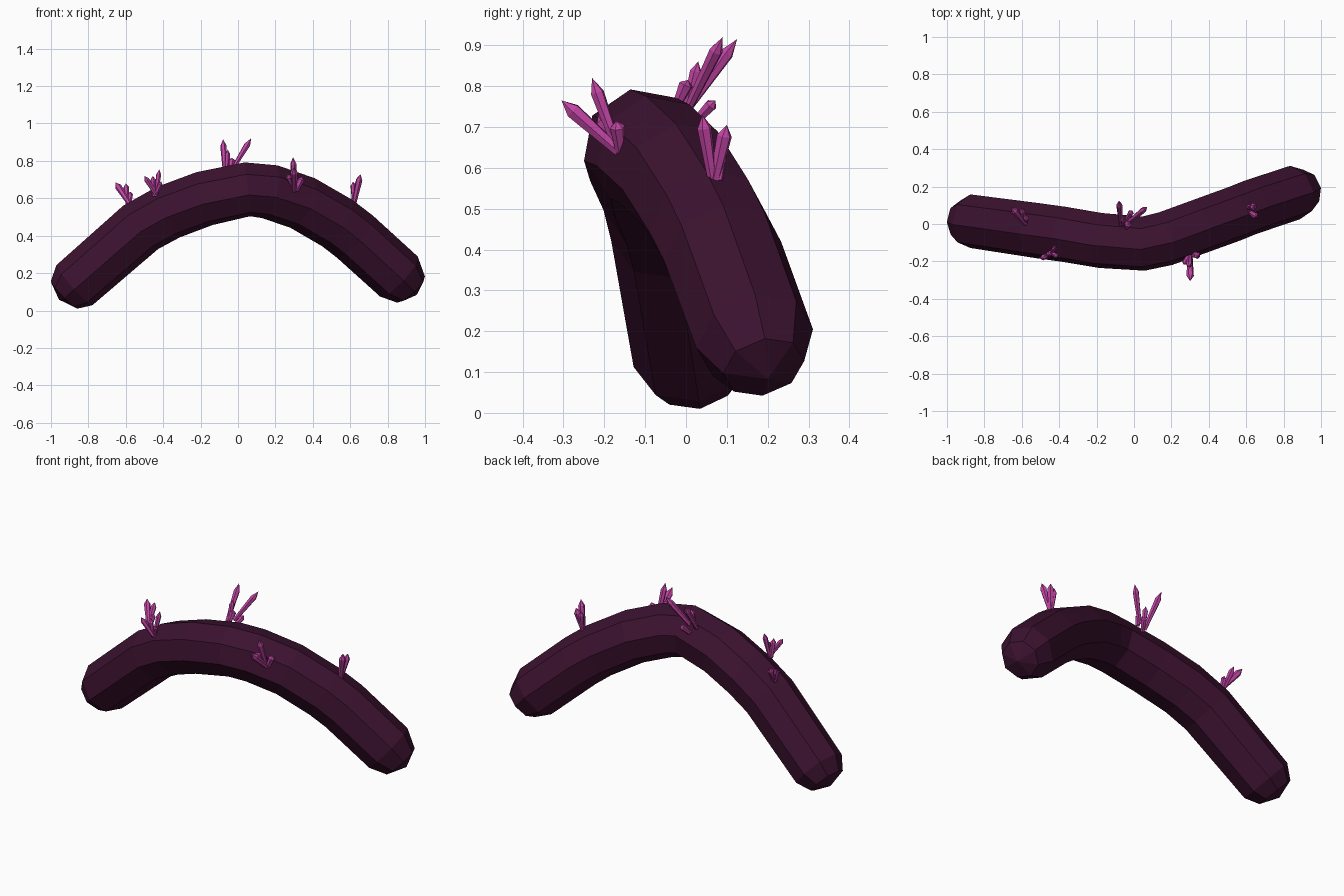
import bpy, bmesh
from math import sin, cos, radians, pi
from mathutils import Vector

if "Cube" in bpy.data.objects:
    bpy.data.objects.remove(bpy.data.objects["Cube"])


def material(name, color):
    m = bpy.data.materials.new(name)
    m.diffuse_color = color
    m.use_nodes = True
    m.node_tree.nodes["Principled BSDF"].inputs["Base Color"].default_value = m.diffuse_color
    return m


def finish(bm, name, mat):
    bmesh.ops.recalc_face_normals(bm, faces=bm.faces)
    me = bpy.data.meshes.new(name)
    bm.to_mesh(me)
    bm.free()
    me.materials.append(mat)
    ob = bpy.data.objects.new(name, me)
    bpy.context.collection.objects.link(ob)
    return ob


def loft(bm, rings, start, end):
    """Skin a list of point rings and close both ends with a fan to a point."""
    vr = [[bm.verts.new(p) for p in r] for r in rings]
    n = len(vr[0])
    for a, b in zip(vr, vr[1:]):
        for i in range(n):
            j = (i + 1) % n
            bm.faces.new((a[i], a[j], b[j], b[i]))
    for ring, tip in ((vr[0], start), (vr[-1], end)):
        v = bm.verts.new(tip)
        for i in range(n):
            bm.faces.new((ring[i], ring[(i + 1) % n], v))


body_mat = material("dark_plum", (0.045, 0.006, 0.029, 1))
crystal_mat = material("magenta_crystal", (0.55, 0.06, 0.38, 1))

# Arched octagonal body: centre point and radius of each ring
path = [(-.93, .022, .082, .102), (-.875, .015, .135, .145), (-.52, -.035, .445, .15),
        (-.375, -.055, .525, .15), (-.18, -.088, .598, .15), (.05, -.105, .648, .148),
        (.17, -.078, .635, .148), (.345, -.015, .575, .148), (.53, .052, .468, .148),
        (.625, .09, .395, .148), (.86, .168, .182, .147), (.925, .19, .112, .102)]
centres = [Vector(p[:3]) for p in path]
rings = []
for i, c in enumerate(centres):
    t = (centres[min(i + 1, len(path) - 1)] - centres[max(i - 1, 0)]).normalized()
    back = Vector((0, 0, 1)).cross(t).normalized()
    up = t.cross(back)
    r = path[i][3]
    angles = [radians(-12 + 45 * k) for k in range(8)]
    rings.append([c + r * (sin(a) * up - cos(a) * back) for a in angles])
bm = bmesh.new()
loft(bm, rings, (-.957, .025, .058), (.955, .2, .083))
finish(bm, "arched_body", body_mat)


# Crystal clusters: each crystal is (base, tip, radius)
def crystal(bm, base, tip, r):
    base, tip = Vector(base), Vector(tip)
    d = (tip - base).normalized()
    u = d.orthogonal().normalized()
    w = d.cross(u)
    hexes = []
    for f, s in ((0, .65), (.8, 1)):
        c = base.lerp(tip, f)
        hexes.append([c + r * s * (cos(k * pi / 3) * u + sin(k * pi / 3) * w) for k in range(6)])
    loft(bm, hexes, base, tip)


clusters = {
    "crystals_far_left": [((-.58, .0, .57), (-.655, .09, .685), .018),
                          ((-.59, .01, .57), (-.60, .085, .68), .016),
                          ((-.58, .01, .57), (-.575, .04, .635), .015)],
    "crystals_left": [((-.44, -.15, .61), (-.42, -.125, .755), .014),
                      ((-.44, -.16, .62), (-.50, -.185, .72), .015),
                      ((-.45, -.15, .61), (-.455, -.165, .72), .015),
                      ((-.44, -.15, .62), (-.41, -.175, .69), .014)],
    "crystals_top": [((-.07, .0, .74), (-.08, .125, .915), .017),
                     ((-.03, .01, .755), (.07, .09, .92), .017),
                     ((-.06, .0, .74), (-.055, .03, .86), .015),
                     ((-.04, .02, .71), (-.01, .072, .765), .016),
                     ((-.04, -.02, .76), (-.03, .005, .815), .018)],
    "crystals_right": [((.30, -.165, .64), (.295, -.23, .82), .017),
                       ((.30, -.165, .64), (.30, -.305, .765), .02),
                       ((.31, -.16, .64), (.345, -.17, .715), .019),
                       ((.30, -.16, .65), (.265, -.215, .73), .017)],
    "crystals_far_right": [((.62, .065, .57), (.655, .04, .73), .018),
                           ((.62, .07, .57), (.645, .10, .705), .019),
                           ((.62, .08, .57), (.615, .095, .69), .015)],
}
for name, group in clusters.items():
    bm = bmesh.new()
    for base, tip, r in group:
        crystal(bm, base, tip, r)
    finish(bm, name, crystal_mat)
